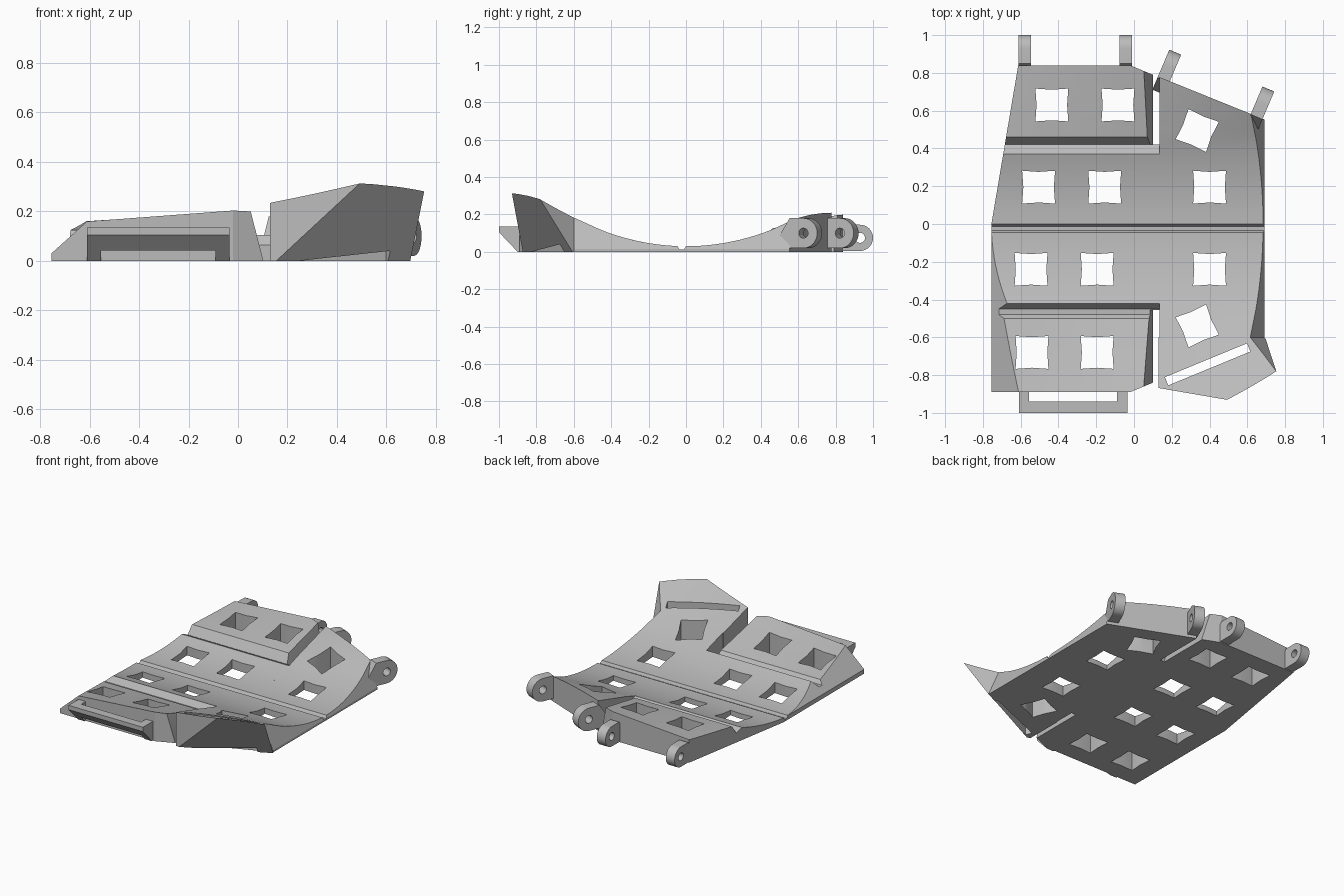
import bpy, bmesh, math
from mathutils import Vector, Matrix

cube = bpy.data.objects.get("Cube")
if cube:
    bpy.data.objects.remove(cube)

grey = bpy.data.materials.new("light grey")
grey.use_nodes = True
colour = (0.5, 0.5, 0.5, 1)
grey.diffuse_color = colour
grey.node_tree.nodes["Principled BSDF"].inputs["Base Color"].default_value = colour


def add(name, bm, cutter=None):
    """Finish a mesh part, optionally cutting the openings out of it."""
    bmesh.ops.recalc_face_normals(bm, faces=bm.faces)
    ob = bpy.data.objects.new(name, bpy.data.meshes.new(name))
    bm.to_mesh(ob.data)
    bm.free()
    bpy.context.collection.objects.link(ob)
    if cutter:
        mod = ob.modifiers.new("openings", 'BOOLEAN')
        mod.operation, mod.solver, mod.object = 'DIFFERENCE', 'EXACT', cutter
        dg = bpy.context.evaluated_depsgraph_get()
        mesh = bpy.data.meshes.new_from_object(ob.evaluated_get(dg))
        ob.modifiers.clear()
        ob.data = mesh
    ob.data.materials.clear()
    ob.data.materials.append(grey)
    bpy.ops.object.select_all(action='DESELECT')
    ob.select_set(True)
    bpy.context.view_layer.objects.active = ob
    bpy.ops.object.shade_smooth_by_angle(angle=math.radians(22))
    return ob


def prism(bm, points, offset):
    """Close a planar outline and sweep it along an offset."""
    face = bm.faces.new([bm.verts.new(p) for p in points])
    res = bmesh.ops.extrude_face_region(bm, geom=[face], use_keep_orig=True)
    moved = [v for v in res["geom"] if isinstance(v, bmesh.types.BMVert)]
    bmesh.ops.translate(bm, verts=moved, vec=offset)


def span(a, b, n):
    return [a + (b - a) * i / n for i in range(n + 1)]


def body(name, xs, ys, height, cuts, keep, cutter):
    """Solid with a shaped top and flat base, trimmed by planes."""
    bm = bmesh.new()
    grid = [[bm.verts.new((x, y, height(x, y))) for x in xs] for y in ys]
    for r0, r1 in zip(grid, grid[1:]):
        for i in range(len(xs) - 1):
            bm.faces.new((r0[i], r0[i + 1], r1[i + 1], r1[i]))
    rim = [e for e in bm.edges if e.is_boundary]
    res = bmesh.ops.extrude_edge_only(bm, edges=rim)
    for v in res["geom"]:
        if isinstance(v, bmesh.types.BMVert):
            v.co.z = 0
    close(bm)
    for cut in cuts:
        a, b = Vector(cut[0]).to_3d(), Vector(cut[1]).to_3d()
        c = Vector(cut[2]) if len(cut) > 2 else a + Vector((0, 0, 1))
        normal = (b - a).cross(c - a).normalized()
        if normal.dot(Vector(keep) - a) > 0:
            normal = -normal
        bmesh.ops.bisect_plane(bm, geom=bm.verts[:] + bm.edges[:] + bm.faces[:],
                               plane_co=a, plane_no=normal, clear_outer=True)
        close(bm)
    return add(name, bm, cutter)


def close(bm):
    bmesh.ops.holes_fill(bm, edges=[e for e in bm.edges if e.is_boundary], sides=0)


# Openings: slightly pinched square windows and a strap slot
bm = bmesh.new()


def opening(x, y, w, d, angle, pinch=1.0):
    ring = [(1, 1), (0, pinch), (-1, 1), (-pinch, 0), (-1, -1), (0, -pinch), (1, -1), (pinch, 0)]
    turn = Matrix.Rotation(math.radians(angle), 3, 'Z')
    pts = [turn @ Vector((u * w / 2, v * d / 2, 0)) + Vector((x, y, -0.1)) for u, v in ring]
    prism(bm, pts, (0, 0, 0.6))


windows = [(-.435, .63), (-.085, .63), (-.505, .195), (-.155, .195), (.4, .195),
           (-.545, -.24), (-.195, -.24), (.4, -.24), (-.54, -.68), (-.195, -.68)]
for x, y in windows:
    opening(x, y, .174, .174, 0, .93)
opening(.335, .495, .174, .174, -23, .93)
opening(.335, -.54, .174, .174, 23, .93)
opening(.39, -.743, .47, .047, 22.4)
cutter = add("opening_cutter", bm)
cutter.hide_render = True


# Top surface heights
def arc(y):
    return .012 if -.04 < y < -.005 else .03 + .42 * y * y


def centre_top(x, y):
    if y < -.44 or y > .41:
        return .065
    return .077 if y > .39 else arc(y)


def right_top(x, y):
    t = abs(y) - .45
    return arc(y) if t < 0 else .115 + t * (.24 + .35 * x)


def front_top(x, y):
    return .065 if y > -.49 else .09 + (-y - .5) / .39 * (.115 + .075 * x)


def back_top(x, y):
    return .065 if y < .43 else .125 + (y - .46) / .38 * (.075 + .065 * x)


groove = [-.045, -.035, -.012, 0]
left_bevel = ((-.755, 0, .03), (-.755, -1, .03), (-.61, -1, .16))
left_taper = ((-.755, 0), (-.613, .84))
right_bevel = ((.69, 0, .015), (.69, 1, .015), (.615, 0, .185))

# Centre panel in two halves, meeting at the fold groove
body("centre_front_panel", span(-.755, .135, 4),
     [-.455, -.45] + span(-.42, -.06, 9) + groove, centre_top,
     [left_bevel], (0, -.2, 0), cutter)
body("centre_back_panel", span(-.755, .135, 4), span(0, .37, 9) + [.4, .42],
     centre_top, [left_taper], (0, .2, 0), cutter)

# Right panel with its angled back edge
body("right_panel", span(.135, .69, 4),
     span(-.6, -.06, 12) + groove + span(.04, .8, 18), right_top,
     [right_bevel, ((.13, .78), (.6, .59))], (.3, 0, 0), cutter)

# Raised front flap with an overhanging strap wall
body("right_front_flap", span(.13, .8, 5), span(-1, -.6, 8), right_top,
     [((.16, -.87, 0), (.69, -.61, 0), (.75, -.77, .265)),
      ((.69, -.6, 0), (.615, -.6, .185), (.75, -.77, .265)),
      ((.14, -.87), (.43, -.92))], (.3, -.65, .05), cutter)

# Left front and back pads
pad_side = ((.1, 0, .01), (.1, 1, .01), (.05, 0, .205))
body("left_front_pad", span(-.755, .1, 4), [-.89, -.76, -.63, -.5, -.48, -.455],
     front_top, [left_bevel, pad_side, ((-.02, -.89), (.1, -.84))],
     (-.2, -.6, 0), cutter)
body("left_back_pad", span(-.755, .1, 4), [.42, .46, .58, .71, .84],
     back_top, [left_taper, pad_side, ((-.02, .84), (.1, .79))],
     (-.2, .6, 0), cutter)
bpy.data.objects.remove(cutter)

# Strap loop on the front
bm = bmesh.new()
side = [(-.885, 0), (-.9, 0), (-1, .105), (-1, .135), (-.885, .135)]
bar = [(-.94, .042), (-1, .105), (-1, .135), (-.94, .135)]
for x0, x1, shape in ((-.61, -.555, side), (-.555, -.09, bar), (-.09, -.035, side)):
    prism(bm, [(x0, y, z) for y, z in shape], (x1 - x0, 0, 0))
add("strap_loop", bm)


# Hinge lugs with pin holes along the back
def lug(name, x, y, z, r, angle):
    curve = bpy.data.curves.new(name, 'CURVE')
    curve.dimensions, curve.fill_mode, curve.extrude = '2D', 'BOTH', .034
    arc_pts = [(r * math.cos(a), r * math.sin(a)) for a in span(-math.pi / 2, math.pi / 2, 16)]
    hole = [(.027 * math.cos(a), .027 * math.sin(a)) for a in span(0, math.tau, 20)[:-1]]
    for pts in (arc_pts + [(-.08, r), (-.15, -.03), (-.1, -r)], hole):
        spline = curve.splines.new('POLY')
        spline.points.add(len(pts) - 1)
        spline.use_cyclic_u = True
        for p, (u, v) in zip(spline.points, pts):
            p.co = (u, v, 0, 1)
    ob = bpy.data.objects.new(name, curve)
    bpy.context.collection.objects.link(ob)
    mesh = bpy.data.meshes.new_from_object(ob.evaluated_get(bpy.context.evaluated_depsgraph_get()))
    bpy.data.objects.remove(ob)
    d = Vector((math.sin(angle), math.cos(angle), 0))
    up = Vector((0, 0, 1))
    frame = Matrix((d, up, d.cross(up))).transposed().to_4x4()
    mesh.transform(Matrix.Translation((x, y, z)) @ frame)
    bm = bmesh.new()
    bm.from_mesh(mesh)
    bmesh.ops.remove_doubles(bm, verts=bm.verts, dist=.0005)
    add(name, bm)


lug("left_outer_lug", -.578, .93, .075, .07, 0)
lug("left_inner_lug", -.044, .93, .075, .07, 0)
lug("right_inner_lug", .187, .836, .1, .08, math.radians(23))
lug("right_outer_lug", .68, .641, .1, .08, math.radians(23))
